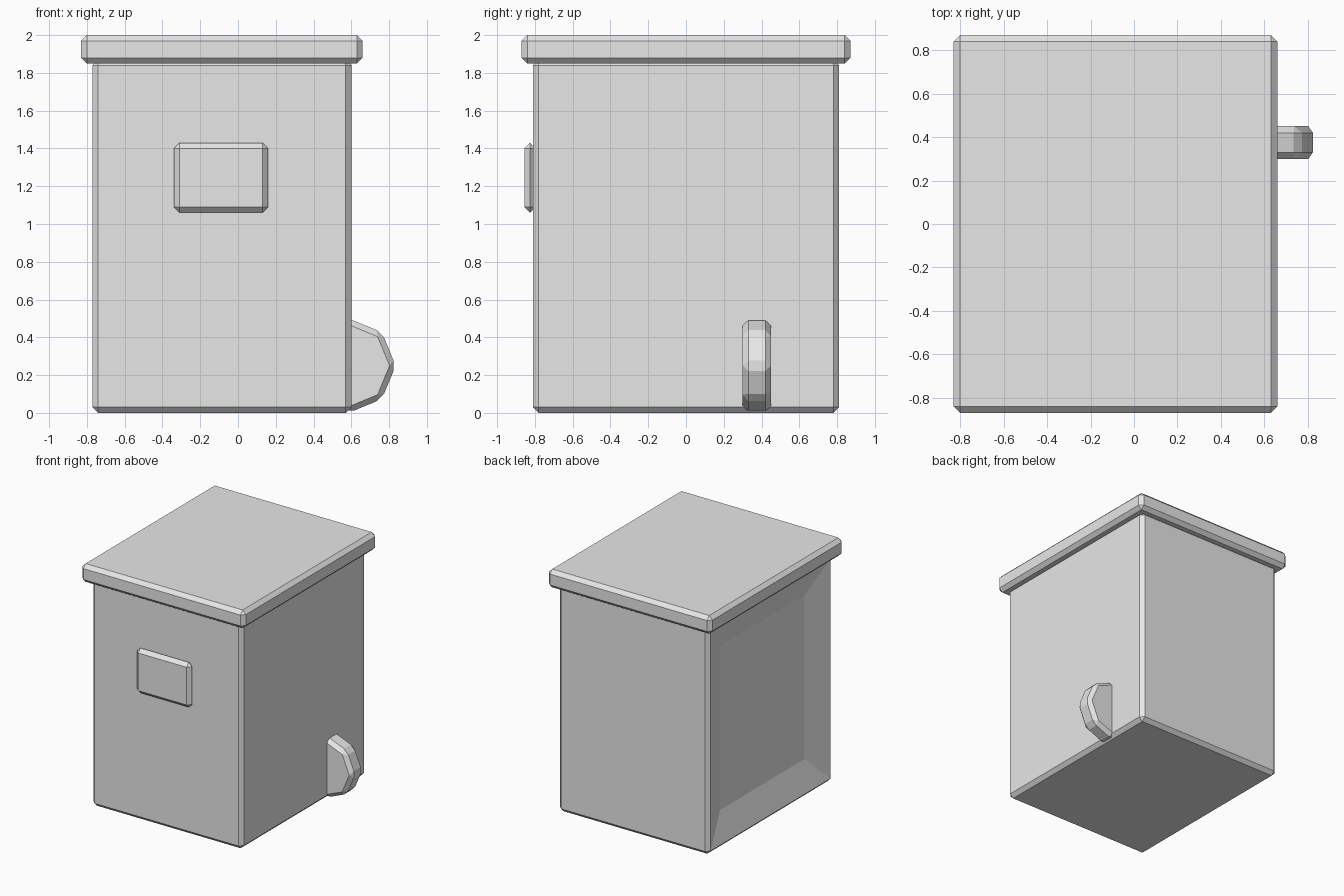
import bpy, bmesh, math
from mathutils import Matrix, Vector

if "Cube" in bpy.data.objects:
    bpy.data.objects.remove(bpy.data.objects["Cube"])

BEVEL = 0.03

grey = bpy.data.materials.new("light_grey")
grey.diffuse_color = (0.8, 0.8, 0.8, 1)
grey.use_nodes = True
grey.node_tree.nodes["Principled BSDF"].inputs["Base Color"].default_value = grey.diffuse_color


def chamfer(bm):
    bmesh.ops.bevel(bm, geom=bm.edges[:], offset=BEVEL, segments=1,
                    affect='EDGES', clamp_overlap=True)
    bm.normal_update()


def finish(name, bm):
    mesh = bpy.data.meshes.new(name)
    bm.to_mesh(mesh)
    bm.free()
    mesh.materials.append(grey)
    obj = bpy.data.objects.new(name, mesh)
    bpy.context.collection.objects.link(obj)
    return obj


def chamfered_box(lo, hi):
    lo, hi = Vector(lo), Vector(hi)
    bm = bmesh.new()
    bmesh.ops.create_cube(bm, size=1, matrix=Matrix.Translation((lo + hi) / 2)
                          @ Matrix.Diagonal((*(hi - lo), 1)))
    chamfer(bm)
    return bm


# Body, with a shallow sloped recess in its left side
bm = chamfered_box((-0.77, -0.81, 0), (0.6, 0.81, 1.87))
left = [f for f in bm.faces if f.normal.x < -0.99]
bmesh.ops.inset_region(bm, faces=left, thickness=0.23, depth=-0.075,
                       use_even_offset=True)
finish("body", bm)

# Overhanging lid
finish("lid", chamfered_box((-0.83, -0.87, 1.85), (0.66, 0.87, 2.0)))

# Raised plate on the front
finish("front_plate", chamfered_box((-0.34, -0.855, 1.06), (0.16, -0.795, 1.43)))

# Eight-sided wheel half sunk into the right side
bm = bmesh.new()
ring = [bm.verts.new((0.585 + 0.25 * math.cos(i * math.pi / 4), 0.30,
                      0.25 + 0.25 * math.sin(i * math.pi / 4))) for i in range(8)]
disc = bm.faces.new(ring)
out = bmesh.ops.extrude_face_region(bm, geom=[disc])
bmesh.ops.translate(bm, vec=(0, 0.15, 0),
                    verts=[v for v in out["geom"] if isinstance(v, bmesh.types.BMVert)])
bmesh.ops.recalc_face_normals(bm, faces=bm.faces[:])
chamfer(bm)
finish("side_wheel", bm)
